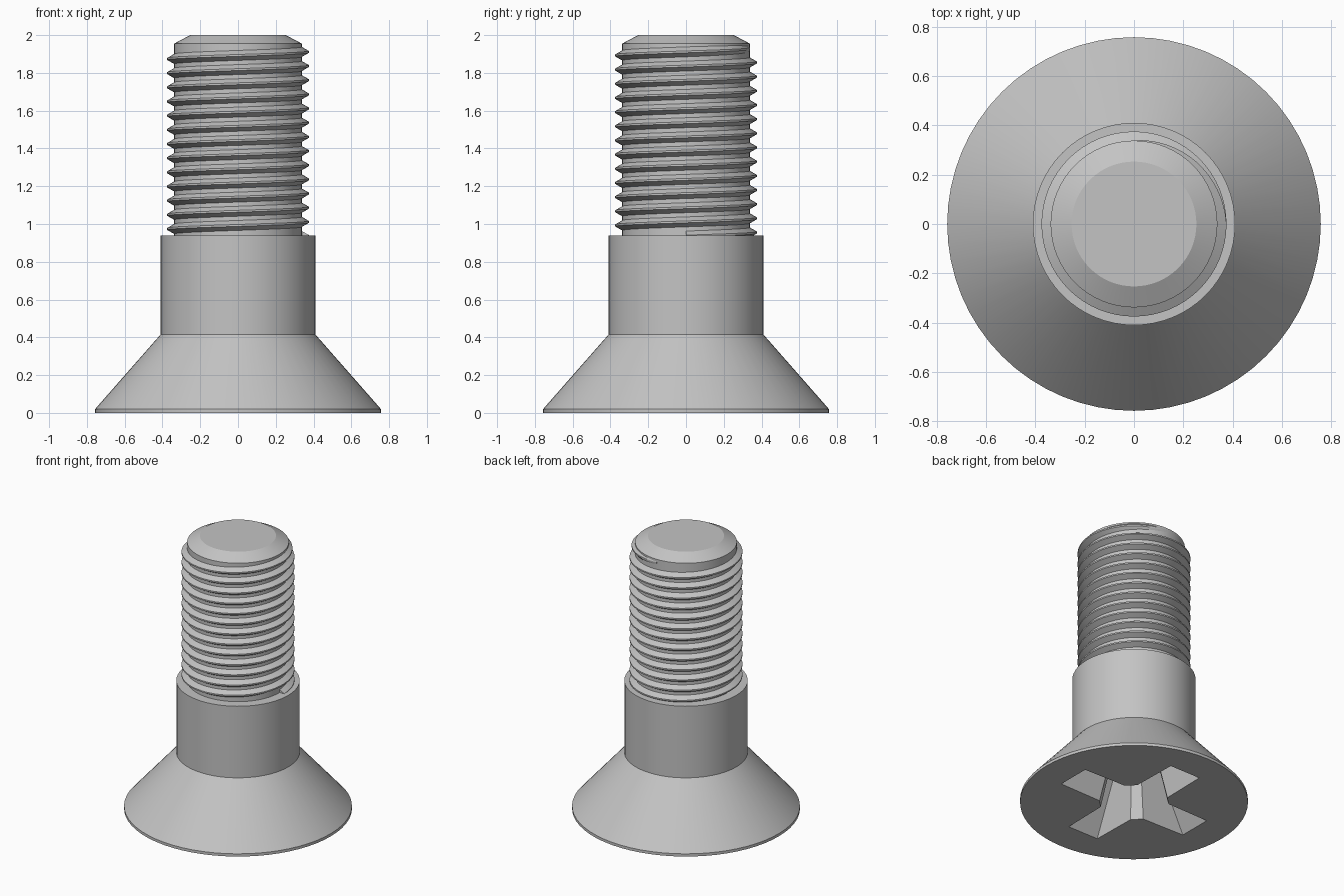
import bpy
import bmesh
from math import cos, sin, pi, radians

SEGMENTS = 64
PITCH = 0.075

if "Cube" in bpy.data.objects:
    bpy.data.objects.remove(bpy.data.objects["Cube"])

steel = bpy.data.materials.new("plain grey steel")
steel.use_nodes = True
colour = (0.55, 0.55, 0.55, 1)
steel.diffuse_color = colour
steel.node_tree.nodes["Principled BSDF"].inputs["Base Color"].default_value = colour


def make_object(name, bm):
    """Turn a bmesh into a linked steel object."""
    bmesh.ops.recalc_face_normals(bm, faces=bm.faces)
    mesh = bpy.data.meshes.new(name)
    bm.to_mesh(mesh)
    bm.free()
    mesh.materials.append(steel)
    obj = bpy.data.objects.new(name, mesh)
    bpy.context.collection.objects.link(obj)
    return obj


def activate(obj):
    bpy.ops.object.select_all(action='DESELECT')
    obj.select_set(True)
    bpy.context.view_layer.objects.active = obj


def loft(bm, rings, closed=True):
    """Bridge successive rings of vertices and cap both ends."""
    for low, high in zip(rings, rings[1:]):
        for i in range(len(low)):
            j = (i + 1) % len(low)
            bm.faces.new((low[i], low[j], high[j], high[i]))
    bm.faces.new(rings[0][::-1])
    bm.faces.new(rings[-1])


# Turned body: countersunk head, plain shank, thread core and chamfered tip
profile = [(0.757, 0), (0.757, 0.02), (0.41, 0.415), (0.41, 0.94),
           (0.338, 0.94), (0.338, 1.955), (0.253, 2)]
bm = bmesh.new()
rings = []
for radius, z in profile:
    angles = [2 * pi * i / SEGMENTS for i in range(SEGMENTS)]
    rings.append([bm.verts.new((radius * cos(a), radius * sin(a), z)) for a in angles])
loft(bm, rings)
body = make_object("screw_body", bm)

# Tapered cross recess in the underside of the head
def cross_ring(bm, z, reach, tip, inner, neck):
    arm = [(reach, -tip), (reach, tip), (neck, inner)]
    ring = []
    for quarter in range(4):
        c, s = cos(quarter * pi / 2), sin(quarter * pi / 2)
        ring += [bm.verts.new((x * c - y * s, x * s + y * c, z))
                 for x, y in [(neck, -inner)] + arm]
    return ring


bm = bmesh.new()
loft(bm, [cross_ring(bm, -0.02, 0.54, 0.126, 0.133, 0.193),
          cross_ring(bm, 0.4, 0.27, 0.07, 0.075, 0.12)])
cutter = make_object("recess_cutter", bm)
cutter.hide_render = True

activate(body)
cut = body.modifiers.new("cross recess", 'BOOLEAN')
cut.operation = 'DIFFERENCE'
cut.solver = 'EXACT'
cut.object = cutter
bpy.ops.object.modifier_apply(modifier=cut.name)
bpy.data.objects.remove(cutter)

# Right-handed helical thread that fades into the core over its last quarter turn
TURNS = 13.25
END_Z = 1.93
steps = int(TURNS * SEGMENTS)
bm = bmesh.new()
rings = []
for i in range(steps + 1):
    left = (steps - i) / SEGMENTS          # turns remaining to the top end
    a = pi / 2 - 2 * pi * left
    z = END_Z - PITCH * left
    crest = 0.339 + 0.036 * min(1, left * 4)
    section = [(0.33, -0.031), (crest, -0.005), (crest, 0.005), (0.33, 0.031)]
    rings.append([bm.verts.new((r * cos(a), r * sin(a), min(z + dz, 1.953)))
                  for r, dz in section])
loft(bm, rings)
thread = make_object("screw_thread", bm)

for obj in (body, thread):
    activate(obj)
    bpy.ops.object.shade_smooth_by_angle(angle=radians(25))
